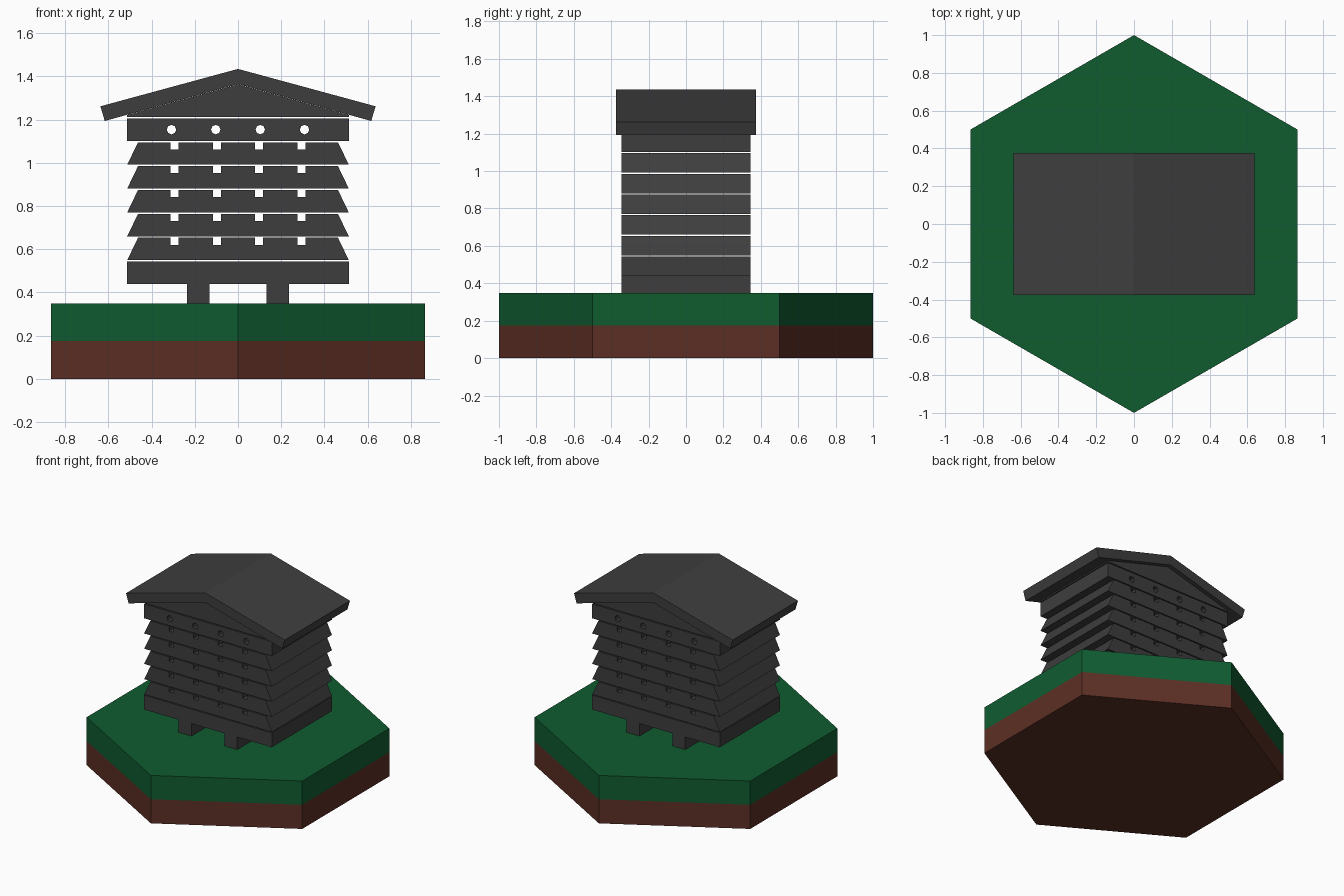
import bpy
import bmesh
import math
from mathutils import Matrix

cube = bpy.data.objects.get("Cube")
if cube:
    bpy.data.objects.remove(cube, do_unlink=True)


def material(name, rgb):
    mat = bpy.data.materials.new(name)
    mat.use_nodes = True
    color = (*rgb, 1)
    mat.diffuse_color = color
    bsdf = mat.node_tree.nodes["Principled BSDF"]
    bsdf.inputs["Base Color"].default_value = color
    bsdf.inputs["Roughness"].default_value = 0.8
    return mat


GREY = material("dark grey wood", (0.048, 0.048, 0.048))
GREEN = material("grass green", (0.005, 0.107, 0.03))
BROWN = material("soil brown", (0.107, 0.028, 0.018))


def finish(name, bm, mat):
    bmesh.ops.recalc_face_normals(bm, faces=bm.faces)
    mesh = bpy.data.meshes.new(name)
    bm.to_mesh(mesh)
    bm.free()
    mesh.materials.append(mat)
    obj = bpy.data.objects.new(name, mesh)
    bpy.context.collection.objects.link(obj)
    return obj


def extrude_profile(name, points, half_depth, mat):
    """Sweep an (x, z) outline from front to back."""
    bm = bmesh.new()
    face = bm.faces.new([bm.verts.new((x, -half_depth, z)) for x, z in points])
    swept = bmesh.ops.extrude_face_region(bm, geom=[face])
    verts = [v for v in swept["geom"] if isinstance(v, bmesh.types.BMVert)]
    bmesh.ops.translate(bm, verts=verts, vec=(0, 2 * half_depth, 0))
    return finish(name, bm, mat)


def box(name, x0, x1, z0, z1):
    return extrude_profile(name, [(x0, z0), (x1, z0), (x1, z1), (x0, z1)], DEPTH, GREY)


def hex_slab(name, z0, z1, mat):
    bm = bmesh.new()
    bmesh.ops.create_cone(bm, cap_ends=True, segments=6, radius1=1, radius2=1, depth=z1 - z0)
    # Put one corner of the hexagon on the y axis
    lead = max(bm.verts, key=lambda v: v.co.y).co
    turn = math.pi / 2 - math.atan2(lead.y, lead.x)
    bmesh.ops.transform(bm, verts=bm.verts, matrix=Matrix.Rotation(turn, 4, "Z"))
    bmesh.ops.translate(bm, verts=bm.verts, vec=(0, 0, (z0 + z1) / 2))
    return finish(name, bm, mat)


DEPTH, WIDE, NARROW = 0.345, 0.513, 0.463
BASE, PITCH, HEIGHT = 0.439, 0.1105, 0.104
GROUND, SOIL = 0.348, 0.175

# Ground
hex_slab("soil_slab", 0, SOIL, BROWN)
hex_slab("grass_slab", SOIL, GROUND, GREEN)

# Runners and floor box
box("left_runner", 0.132, 0.235, GROUND, BASE)
box("right_runner", -0.235, -0.132, GROUND, BASE)
box("floor_box", -WIDE, WIDE, BASE, BASE + HEIGHT)

# Flared tiers with square channels along their tops
for i in range(1, 6):
    z0 = BASE + i * PITCH
    z1 = z0 + HEIGHT
    outline = [(-WIDE, z0), (WIDE, z0), (NARROW, z1)]
    for x in (0.295, 0.098, -0.098, -0.295):
        a, b, low = x + 0.0185, x - 0.0185, z1 - 0.033
        outline += [(a, z1), (a, low), (b, low), (b, z1)]
    outline.append((-NARROW, z1))
    extrude_profile(f"tier_{i}", outline, DEPTH, GREY)

# Top box with round holes bored through
z0 = BASE + 6 * PITCH
top_box = box("top_box", -WIDE, WIDE, z0, z0 + HEIGHT)
bm = bmesh.new()
for x in (-0.308, -0.103, 0.103, 0.308):
    place = Matrix.Translation((x, 0, z0 + HEIGHT / 2)) @ Matrix.Rotation(math.pi / 2, 4, "X")
    bmesh.ops.create_cone(bm, cap_ends=True, segments=8, radius1=0.022, radius2=0.022,
                          depth=1, matrix=place)
cutter = finish("hole_cutter", bm, GREY)
cutter.hide_render = True
bore = top_box.modifiers.new("holes", "BOOLEAN")
bore.operation, bore.solver, bore.object = "DIFFERENCE", "EXACT", cutter
bpy.context.view_layer.objects.active = top_box
bpy.ops.object.modifier_apply(modifier=bore.name)
bpy.data.objects.remove(cutter, do_unlink=True)

# Gable infill and pitched roof
gable_z = BASE + 7 * PITCH
extrude_profile("gable", [(-WIDE, gable_z), (WIDE, gable_z), (WIDE, 1.222),
                          (0, 1.364), (-WIDE, 1.222)], DEPTH, GREY)
extrude_profile("roof", [(0, 1.435), (0.637, 1.262), (0.617, 1.194),
                         (0, 1.365), (-0.617, 1.194), (-0.637, 1.262)], 0.375, GREY)
